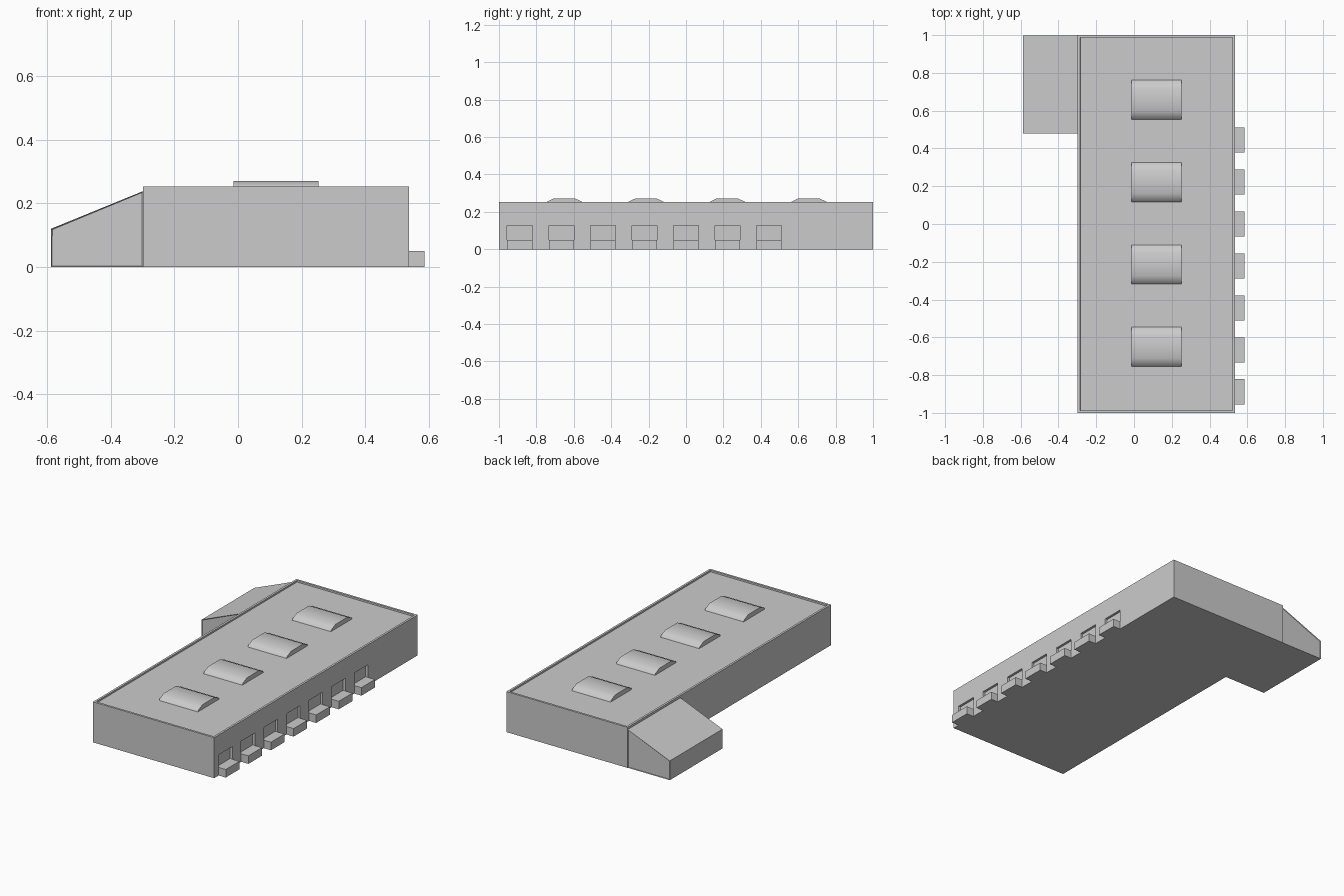
import bpy, bmesh

if "Cube" in bpy.data.objects:
    bpy.data.objects.remove(bpy.data.objects["Cube"])


def finish(bm, name):
    bmesh.ops.recalc_face_normals(bm, faces=bm.faces)
    mesh = bpy.data.meshes.new(name)
    bm.to_mesh(mesh)
    bm.free()
    obj = bpy.data.objects.new(name, mesh)
    bpy.context.collection.objects.link(obj)
    return obj


def add_box(bm, x0, x1, y0, y1, z0, z1):
    vs = bmesh.ops.create_cube(bm, size=1)["verts"]
    for v in vs:
        v.co = (x1 if v.co.x > 0 else x0,
                y1 if v.co.y > 0 else y0,
                z1 if v.co.z > 0 else z0)


def add_prism(bm, bottom, top):
    # joins two matching outlines into a closed solid
    a = [bm.verts.new(p) for p in bottom]
    b = [bm.verts.new(p) for p in top]
    caps = [bm.faces.new(a), bm.faces.new(b)]
    n = len(a)
    for i in range(n):
        bm.faces.new((a[i], a[(i + 1) % n], b[(i + 1) % n], b[i]))
    return caps


X0, X1 = -0.298, 0.536
ROOF, WALL = 0.242, 0.252
BAYS = [i * 0.2222 for i in range(-4, 3)]
HALF = 0.067

# main hall, with the roof sunk behind a thin parapet
bm = bmesh.new()
add_box(bm, X0, X1, -1, 1, 0, WALL)
bm.normal_update()
roof = max(bm.faces, key=lambda f: f.calc_center_median().z)
bmesh.ops.inset_region(bm, faces=[roof], thickness=0.019)
rim = bmesh.ops.inset_region(bm, faces=[roof], thickness=0.0005)
for v in roof.verts:
    v.co.z = ROOF
hall = finish(bm, "main_hall")

# loading door recesses cut into the right wall
bm = bmesh.new()
for y in BAYS:
    add_box(bm, X1 - 0.015, X1 + 0.1, y - HALF, y + HALF, 0.045, 0.128)
cutter = finish(bm, "door_cutter")
cutter.hide_render = True
mod = hall.modifiers.new("doors", "BOOLEAN")
mod.operation = "DIFFERENCE"
mod.solver = "EXACT"
mod.object = cutter
bpy.context.view_layer.objects.active = hall
bpy.ops.object.modifier_apply(modifier=mod.name)
bpy.data.objects.remove(cutter)

# loading docks in front of the doors
for i, y in enumerate(BAYS):
    bm = bmesh.new()
    add_box(bm, X1 - 0.015, 0.585, y - HALF, y + HALF, 0, 0.05)
    finish(bm, f"loading_dock_{i + 1}")

# low domed skylights
profile = [(-0.105, ROOF - 0.002), (-0.1, 0.251), (-0.06, 0.27),
           (0.06, 0.27), (0.1, 0.251), (0.105, ROOF - 0.002)]
for i, yc in enumerate((-0.65, -0.214, 0.221, 0.657)):
    bm = bmesh.new()
    add_prism(bm, [(-0.014, yc + y, z) for y, z in profile],
              [(0.252, yc + y, z) for y, z in profile])
    sky = finish(bm, f"skylight_{i + 1}")
    bpy.ops.object.select_all(action="DESELECT")
    sky.select_set(True)
    bpy.context.view_layer.objects.active = sky
    bpy.ops.object.shade_smooth_by_angle(angle=0.9)

# lean-to annex with sloping roof and slightly recessed end walls
bm = bmesh.new()
outline = [(-0.587, 0), (X0, 0), (X0, 0.238), (-0.587, 0.12)]
ends = add_prism(bm, [(x, 0.48, z) for x, z in outline],
                 [(x, 0.998, z) for x, z in outline])
bmesh.ops.recalc_face_normals(bm, faces=bm.faces)
bmesh.ops.inset_individual(bm, faces=ends, thickness=0.005)
for face, shift in zip(ends, (0.004, -0.004)):
    for v in face.verts:
        v.co.y += shift
finish(bm, "annex")
